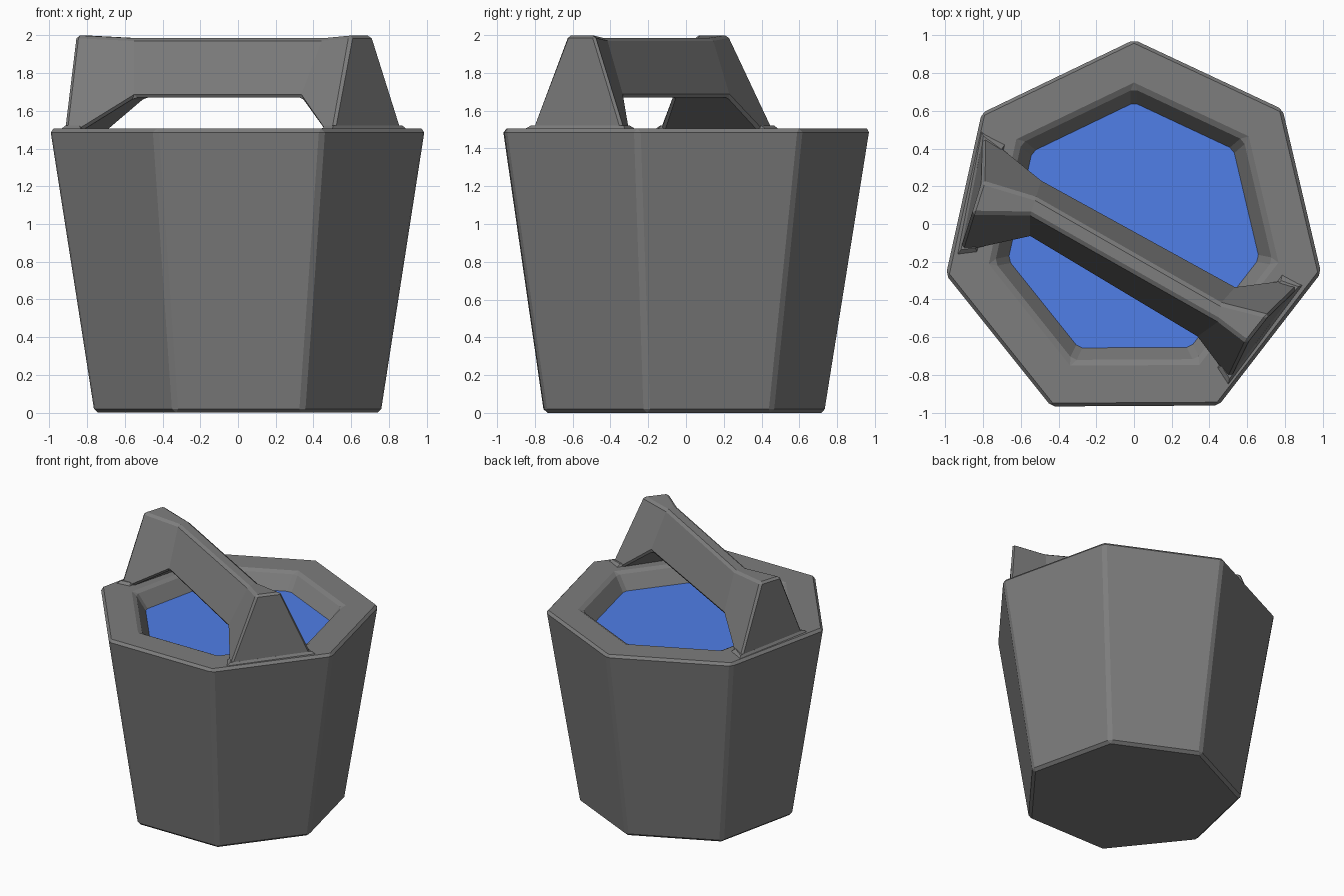
import bpy
import bmesh
from mathutils import Vector

if "Cube" in bpy.data.objects:
    bpy.data.objects.remove(bpy.data.objects["Cube"])


def make_material(name, colour):
    mat = bpy.data.materials.new(name)
    mat.diffuse_color = colour
    mat.use_nodes = True
    mat.node_tree.nodes["Principled BSDF"].inputs["Base Color"].default_value = mat.diffuse_color
    return mat


GREY = make_material("dark_grey", (.205, .205, .205, 1))
BLUE = make_material("water_blue", (.08, .21, .80, 1))


def make_object(name, verts, faces, mat, bevel=0.0):
    mesh = bpy.data.meshes.new(name)
    mesh.from_pydata([tuple(v) for v in verts], [], faces)
    mesh.update()
    mesh.materials.append(mat)
    obj = bpy.data.objects.new(name, mesh)
    bpy.context.collection.objects.link(obj)
    if bevel:
        mod = obj.modifiers.new("edge_bevel", 'BEVEL')
        mod.width = bevel
        mod.segments = 1
        mod.limit_method = 'ANGLE'
    return obj


# slightly irregular seven-sided outline, clockwise from the back
OUTLINE = [(0, .98), (.79, .61), (.995, -.26), (.45, -.965),
           (-.44, -.97), (-1, -.27), (-.81, .59)]
N = len(OUTLINE)


def ring(scale, z, dy=0.0):
    return [(x * scale, y * scale + dy, z) for x, y in OUTLINE]


# bucket body: bottom, outer rim, inner rim, down to the water line
verts = (ring(.765, 0, -.01) + ring(1, 1.505)
         + ring(.748, 1.505, -.005) + ring(.665, 1.38, -.01))
faces = [tuple(range(N))]
for r in range(3):
    for i in range(N):
        j = (i + 1) % N
        faces.append((r * N + j, r * N + i, (r + 1) * N + i, (r + 1) * N + j))
bucket = make_object("bucket", verts, faces, GREY, .02)

# water surface
make_object("water", ring(.668, 1.383, -.01), [tuple(reversed(range(N)))], BLUE)

# handle: each end has pairs (front, back) for
# outer base, inner base, underside of bar, top of bar, outer top
LEFT = [(-.92, -.14, 1.49), (-.80, .47, 1.49),
        (-.84, -.13, 1.49), (-.70, .40, 1.49),
        (-.55, -.07, 1.67), (-.49, .235, 1.67),
        (-.55, .05, 1.985), (-.52, .14, 1.985),
        (-.86, .055, 2.0), (-.805, .225, 2.0)]
RIGHT = [(.505, -.825, 1.49), (.875, -.33, 1.49),
         (.46, -.755, 1.49), (.78, -.295, 1.49),
         (.33, -.60, 1.67), (.54, -.33, 1.67),
         (.45, -.515, 1.985), (.46, -.42, 1.985),
         (.60, -.63, 2.0), (.715, -.485, 2.0)]
end_faces = [(0, 8, 9, 1), (0, 1, 3, 2), (2, 3, 5, 4),
             (6, 7, 9, 8), (0, 2, 4, 6, 8), (1, 9, 7, 5, 3)]
faces = list(end_faces)
faces += [tuple(i + 10 for i in reversed(f)) for f in end_faces]
for a, b in ((4, 5), (5, 7), (7, 6), (6, 4)):      # bar between the ends
    faces.append((a, b, b + 10, a + 10))
handle = make_object("handle", LEFT + RIGHT, faces, GREY, .016)


# flared pads where the handle meets the rim
def foot_pad(name, end):
    base = [Vector(end[i][:2]) for i in (0, 1, 3, 2)]
    along = (base[1] - base[0]).normalized()
    across = (base[3] - base[0]).normalized()
    signs = [(-1, -1), (1, -1), (1, 1), (-1, 1)]
    pts = []
    for grow, z in ((.025, 1.5), (-.004, 1.522)):
        for p, (s, t) in zip(base, signs):
            q = p + along * s * grow + across * t * grow * .6
            pts.append((q.x, q.y, z))
    quads = [(3, 2, 1, 0), (4, 5, 6, 7)]
    quads += [(i, (i + 1) % 4, (i + 1) % 4 + 4, i + 4) for i in range(4)]
    return make_object(name, pts, quads, GREY)


pads = [foot_pad("left_handle_foot", LEFT), foot_pad("right_handle_foot", RIGHT)]

# make every solid part face outward
for obj in pads + [handle, bucket]:
    bm = bmesh.new()
    bm.from_mesh(obj.data)
    bmesh.ops.recalc_face_normals(bm, faces=bm.faces[:])
    bm.to_mesh(obj.data)
    bm.free()
